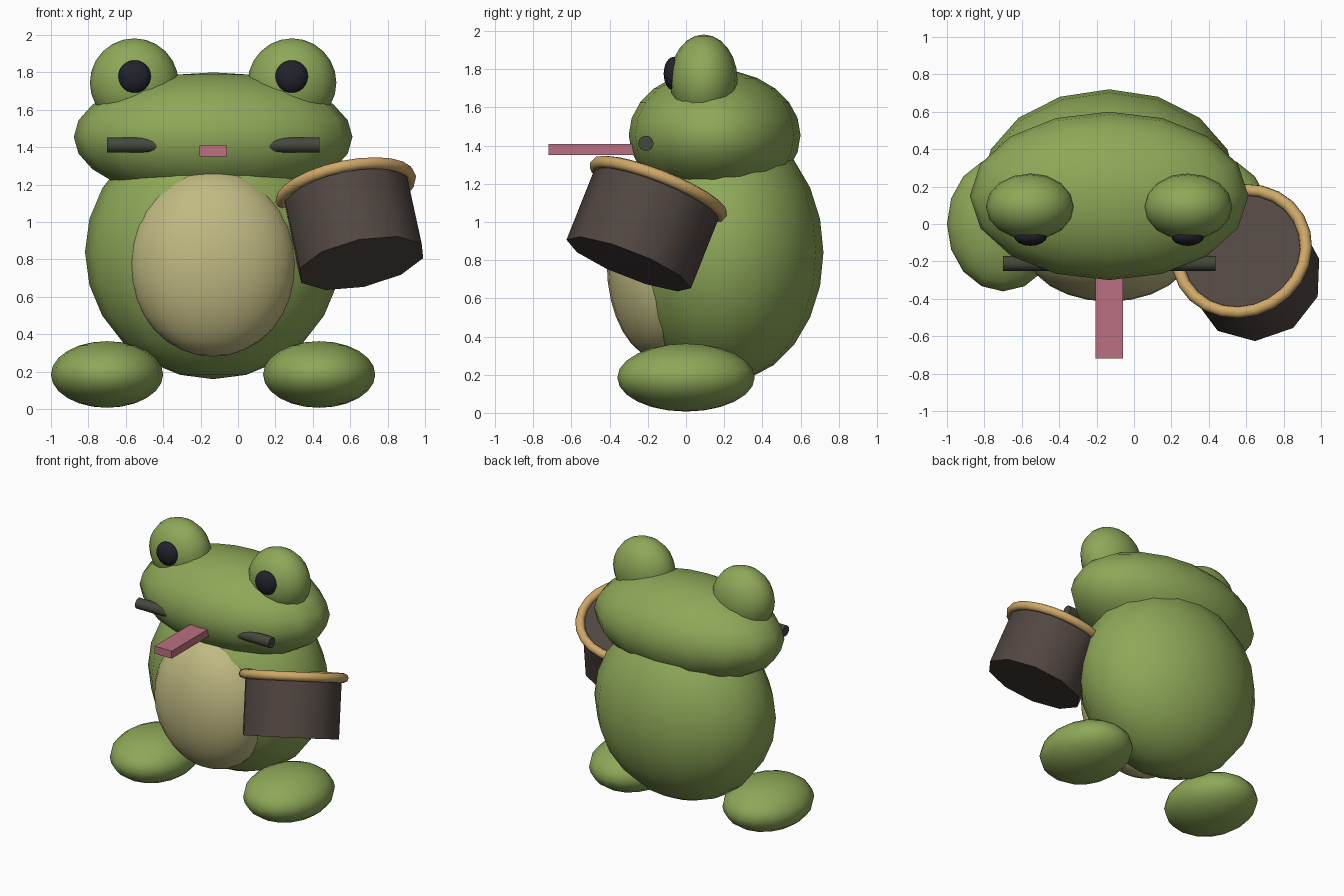
import bpy, math
from mathutils import Vector

if "Cube" in bpy.data.objects:
    bpy.data.objects.remove(bpy.data.objects["Cube"])

CX = -0.133  # symmetry plane of the frog


def material(name, r, g, b):
    m = bpy.data.materials.new(name)
    m.diffuse_color = (r, g, b, 1)
    m.use_nodes = True
    m.node_tree.nodes["Principled BSDF"].inputs["Base Color"].default_value = m.diffuse_color
    return m


green = material("frog_green", 0.27, 0.39, 0.098)
cream = material("belly_khaki", 0.53, 0.49, 0.225)
black = material("pupil_black", 0.016, 0.016, 0.026)
pink = material("tongue_pink", 0.49, 0.162, 0.223)
bark = material("dark_olive", 0.058, 0.065, 0.045)
brown = material("drum_brown", 0.083, 0.062, 0.054)
tan = material("rim_tan", 0.62, 0.39, 0.138)


def finish(name, mat, angle=60):
    ob = bpy.context.object
    ob.name = name
    ob.data.materials.append(mat)
    bpy.ops.object.transform_apply(location=False, rotation=False, scale=True)
    bpy.ops.object.shade_smooth_by_angle(angle=math.radians(angle))
    return ob


def ellipsoid(name, loc, radii, mat, seg=16, rings=12):
    bpy.ops.mesh.primitive_uv_sphere_add(segments=seg, ring_count=rings, location=loc)
    bpy.context.object.scale = radii
    return finish(name, mat)


# Body, belly and head
ellipsoid("body", (CX, 0.20, 0.84), (0.685, 0.52, 0.68), green)
ellipsoid("belly", (CX, -0.13, 0.78), (0.447, 0.285, 0.50), cream, 24, 16)
ellipsoid("head", (CX, 0.15, 1.455), (0.745, 0.45, 0.345), green)

# Paired feet, eye bulges and pupils
for side, s in (("left", -1), ("right", 1)):
    ellipsoid(side + "_foot", (CX + s * 0.567, 0, 0.185), (0.30, 0.36, 0.178), green)
    ellipsoid(side + "_eye_bulge", (CX + s * 0.422, 0.093, 1.745), (0.237, 0.177, 0.237), green)
    ellipsoid(side + "_pupil", (CX + s * 0.42, -0.065, 1.777), (0.088, 0.052, 0.088), black)

# Bar running through the mouth, and the tongue
bpy.ops.mesh.primitive_cylinder_add(vertices=16, radius=0.04, depth=1.136,
                                    location=(CX, -0.21, 1.412),
                                    rotation=(0, math.pi / 2, 0))
finish("mouth_bar", bark, 35)
bpy.ops.mesh.primitive_cube_add(size=1, location=(CX, -0.46, 1.38))
bpy.context.object.scale = (0.146, 0.52, 0.058)
finish("tongue", pink, 30)

# Tilted drum with a rounded rim
bottom = Vector((0.66, -0.30, 0.78))
top = Vector((0.575, -0.145, 1.17))
axis = top - bottom
tilt = Vector((0, 0, 1)).rotation_difference(axis).to_euler()
bpy.ops.mesh.primitive_cylinder_add(vertices=10, radius=0.35, depth=axis.length,
                                    location=(bottom + top) / 2, rotation=tilt)
finish("drum_shell", brown, 50)
bpy.ops.mesh.primitive_torus_add(major_radius=0.352, minor_radius=0.033,
                                 major_segments=24, minor_segments=8,
                                 location=top, rotation=tilt)
finish("drum_rim", tan)
